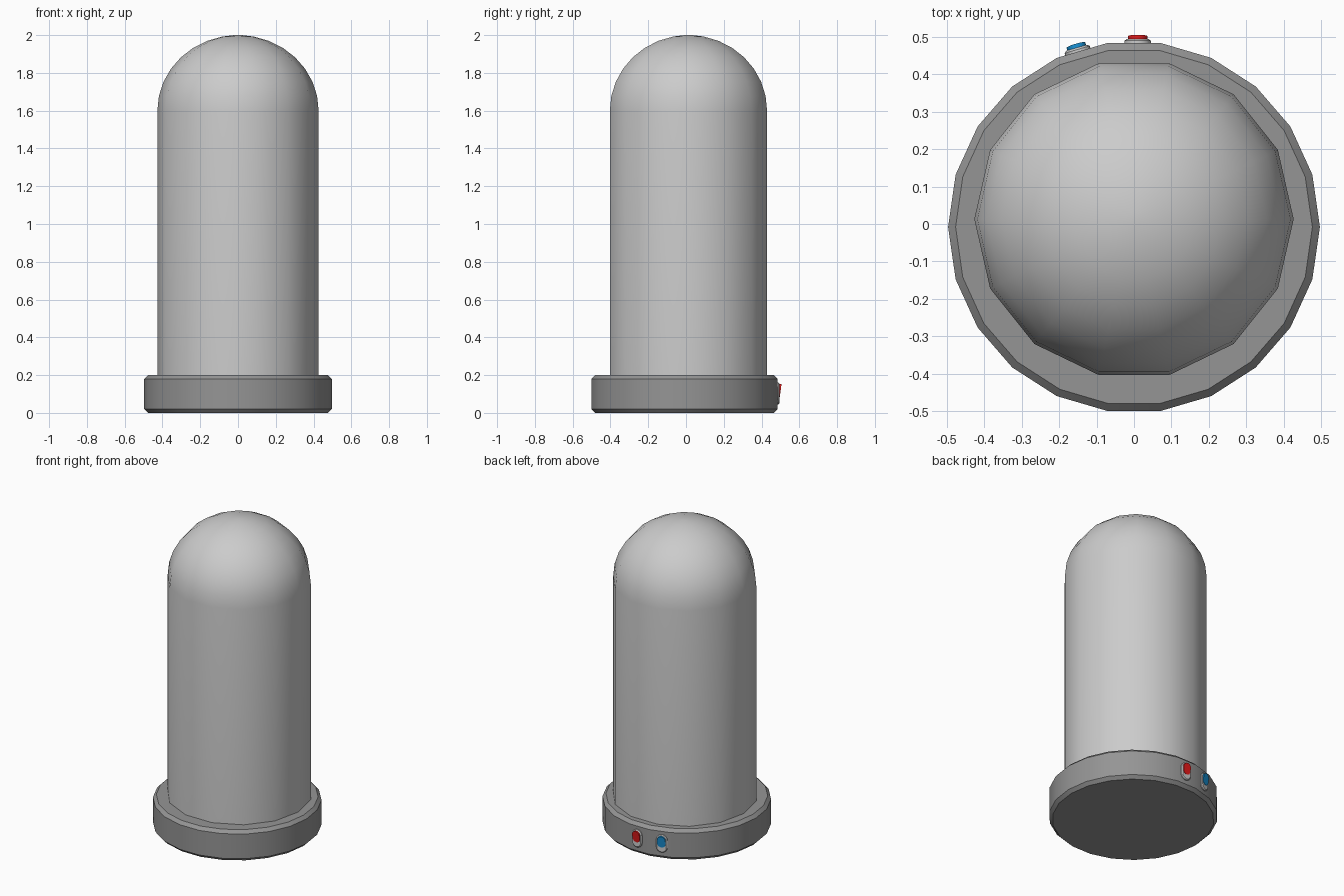
import bpy, bmesh
from math import pi, sin, cos, radians
from mathutils import Matrix, Vector

if "Cube" in bpy.data.objects:
    bpy.data.objects.remove(bpy.data.objects["Cube"])


def material(name, color):
    m = bpy.data.materials.new(name)
    m.diffuse_color = (*color, 1)
    m.use_nodes = True
    m.node_tree.nodes["Principled BSDF"].inputs["Base Color"].default_value = m.diffuse_color
    return m


def make_object(name, bm, mat=None, matrix=None):
    bmesh.ops.recalc_face_normals(bm, faces=bm.faces)
    mesh = bpy.data.meshes.new(name)
    bm.to_mesh(mesh)
    bm.free()
    ob = bpy.data.objects.new(name, mesh)
    bpy.context.collection.objects.link(ob)
    if mat:
        mesh.materials.append(mat)
    if matrix:
        ob.matrix_world = matrix
    bpy.ops.object.select_all(action='DESELECT')
    ob.select_set(True)
    bpy.context.view_layer.objects.active = ob
    bpy.ops.object.shade_smooth_by_angle(angle=radians(32))
    return ob


def loft(loops):
    """Skin a stack of closed point loops and cap both ends."""
    bm = bmesh.new()
    rings = [[bm.verts.new(p) for p in loop] for loop in loops]
    n = len(rings[0])
    for a, b in zip(rings, rings[1:]):
        for i in range(n):
            j = (i + 1) % n
            bm.faces.new((a[i], a[j], b[j], b[i]))
    bm.faces.new(rings[0])
    bm.faces.new(rings[-1])
    return bm


def lathe(profile, sides, cy):
    return loft([[(r * cos(2 * pi * i / sides), cy + r * sin(2 * pi * i / sides), z)
                  for i in range(sides)] for r, z in profile])


def capsule(width, z0, z1, y_bottom, y_top, steps=8):
    """Upright stadium outline whose depth y changes from bottom to top."""
    r = width / 2
    pts = []
    for k in range(2 * steps + 2):
        upper = k <= steps
        a = pi * (k if upper else k - 1) / steps
        z = (z1 - r if upper else z0 + r) + r * sin(a)
        t = (z - z0) / (z1 - z0)
        pts.append((r * cos(a), y_bottom + (y_top - y_bottom) * t, z))
    return pts


dark = material("dark_grey", (0.3, 0.3, 0.3))
red = material("red", (0.8, 0.01, 0.01))
blue = material("blue", (0.01, 0.3, 0.7))

# Chamfered base ring
R, BY = 0.497, -0.008
make_object("base", lathe([(R - 0.02, 0), (R, 0.02), (R, 0.18), (R - 0.02, 0.2)], 22, BY), dark)

# Column with domed top
BR = 0.427
dome = [(BR * cos(a), 1.6 + 0.4 * sin(a)) for a in (pi / 2 * i / 8 for i in range(8))]
body = lathe([(BR, 0.19)] + dome + [(0.02, 2.0)], 14, 0.013)
make_object("domed_body", body)

# Two rocker switches on neighbouring facets at the back
apothem = R * cos(pi / 22)
for name, mat, angle, shift in (("red", red, 0, 0.01), ("blue", blue, 2 * pi / 22, -0.012)):
    M = (Matrix.Translation((0, BY, 0)) @ Matrix.Rotation(angle, 4, 'Z')
         @ Matrix.Translation((shift, apothem, 0)))
    bezel = loft([capsule(0.07, 0.045, 0.16, -0.005, -0.005),
                  capsule(0.07, 0.045, 0.16, 0.006, 0.006),
                  capsule(0.058, 0.051, 0.154, 0.011, 0.011)])
    make_object(name + "_switch_bezel", bezel, None, M)
    button = loft([capsule(0.052, 0.08, 0.154, 0.0, 0.0),
                   capsule(0.052, 0.08, 0.154, 0.012, 0.022)])
    make_object(name + "_switch_button", button, mat, M)
